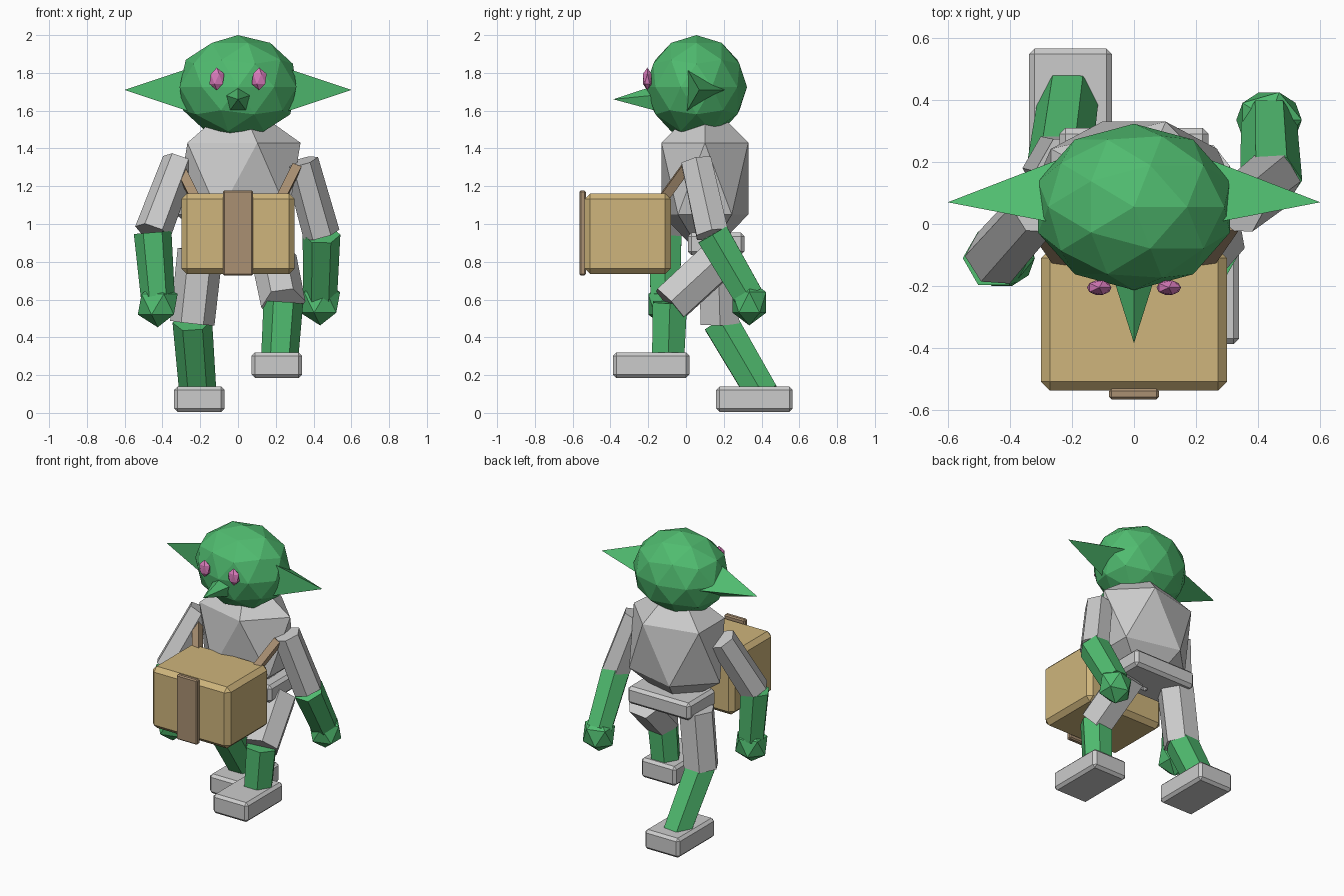
import bpy
from math import pi
from mathutils import Vector, Matrix

if "Cube" in bpy.data.objects:
    bpy.data.objects.remove(bpy.data.objects["Cube"])


def material(name, rgb):
    m = bpy.data.materials.new(name)
    m.diffuse_color = (*rgb, 1)
    m.use_nodes = True
    m.node_tree.nodes["Principled BSDF"].inputs["Base Color"].default_value = m.diffuse_color
    return m


SKIN = material("skin_green", (0.08, 0.5, 0.16))
EYE = material("eye_pink", (0.7, 0.2, 0.5))
CRATE = material("crate_tan", (0.62, 0.46, 0.2))
LEATHER = material("strap_brown", (0.4, 0.28, 0.17))


def finish(name, mat):
    ob = bpy.context.object
    ob.name = name
    if mat:
        ob.data.materials.append(mat)
    return ob


def ball(name, loc, radii, subdiv, mat=None):
    bpy.ops.mesh.primitive_ico_sphere_add(subdivisions=subdiv, radius=1, location=loc)
    ob = finish(name, mat)
    ob.scale = radii
    return ob


def box(name, lo, hi, bevel, mat=None):
    lo, hi = Vector(lo), Vector(hi)
    bpy.ops.mesh.primitive_cube_add(size=1, location=(lo + hi) / 2)
    ob = finish(name, mat)
    ob.data.transform(Matrix.Diagonal((*(hi - lo), 1)))
    mod = ob.modifiers.new("bevel", 'BEVEL')
    mod.width = bevel
    mod.segments = 1
    return ob


def limb(name, start, end, r1, r2, mat=None, sides=6):
    """Tapered prism running from start to end."""
    a, b = Vector(start), Vector(end)
    d = b - a
    bpy.ops.mesh.primitive_cone_add(vertices=sides, radius1=r2, radius2=r1, depth=d.length)
    ob = finish(name, mat)
    ob.data.transform(Matrix.Rotation(pi / sides, 4, 'Z'))
    ob.rotation_mode = 'QUATERNION'
    ob.rotation_quaternion = Vector((0, 0, -1)).rotation_difference(d)
    ob.location = (a + b) / 2
    return ob


def spike(name, loc, rot, sides, radius, length, mat):
    bpy.ops.mesh.primitive_cone_add(vertices=sides, radius1=radius, radius2=0,
                                    depth=length, location=loc, rotation=rot)
    return finish(name, mat)


# Head, nose, torso and pelvis
ball("head", (0, 0.055, 1.725), (0.325, 0.268, 0.275), 2, SKIN)
spike("nose", (0, -0.267, 1.66), (pi / 2, 0, 0), 5, 0.078, 0.235, SKIN)
ball("torso", (0, 0.1, 1.24), (0.37, 0.27, 0.425), 1)
box("pelvis", (-0.24, 0.01, 0.835), (0.24, 0.31, 0.955), 0.02)

# Ears, eyes and pack straps, mirrored
for s, side in ((-1, "right"), (1, "left")):
    spike(side + "_ear", (s * 0.425, 0.07, 1.71), (0, s * pi / 2, 0), 3, 0.135, 0.35, SKIN)
    ball(side + "_eye", (s * 0.112, -0.205, 1.768), (0.044, 0.027, 0.06), 1, EYE)
    limb(side + "_strap", (s * 0.31, 0.0, 1.30), (s * 0.22, -0.13, 1.12),
         0.035, 0.035, LEATHER, 4)

# Arms: shoulder, elbow, hand
for side, shoulder, elbow, wrist, hand in (
        ("right", (-0.31, 0.05, 1.33), (-0.452, -0.11, 0.955), (-0.425, -0.11, 0.62), (-0.425, -0.11, 0.575)),
        ("left", (0.335, 0.055, 1.33), (0.442, 0.14, 0.945), (0.435, 0.33, 0.62), (0.435, 0.335, 0.585))):
    limb(side + "_upper_arm", shoulder, elbow, 0.092, 0.098)
    limb(side + "_forearm", elbow, wrist, 0.1, 0.09, SKIN)
    ball(side + "_hand", hand, (0.118, 0.105, 0.122), 1, SKIN)

# Legs in mid stride: hip, knee, ankle, foot box corner
for side, hip, knee, ankle, foot in (
        ("right", (-0.2, 0.17, 0.86), (-0.242, 0.18, 0.475), (-0.212, 0.405, 0.1), (-0.338, 0.16, 0.005)),
        ("left", (0.19, 0.18, 0.82), (0.24, -0.085, 0.575), (0.22, -0.095, 0.28), (0.072, -0.387, 0.185))):
    limb(side + "_thigh", hip, knee, 0.12, 0.118)
    top = Vector(knee) + Vector((0, 0, 0.01))
    limb(side + "_shin", top, ankle, 0.105, 0.098, SKIN)
    box(side + "_foot", foot, Vector(foot) + Vector((0.267, 0.405, 0.135)), 0.018)

# Crate carried in front with its band
box("crate", (-0.3, -0.537, 0.735), (0.3, -0.08, 1.162), 0.03, CRATE)
box("crate_band", (-0.08, -0.565, 0.727), (0.08, -0.53, 1.177), 0.008, LEATHER)
